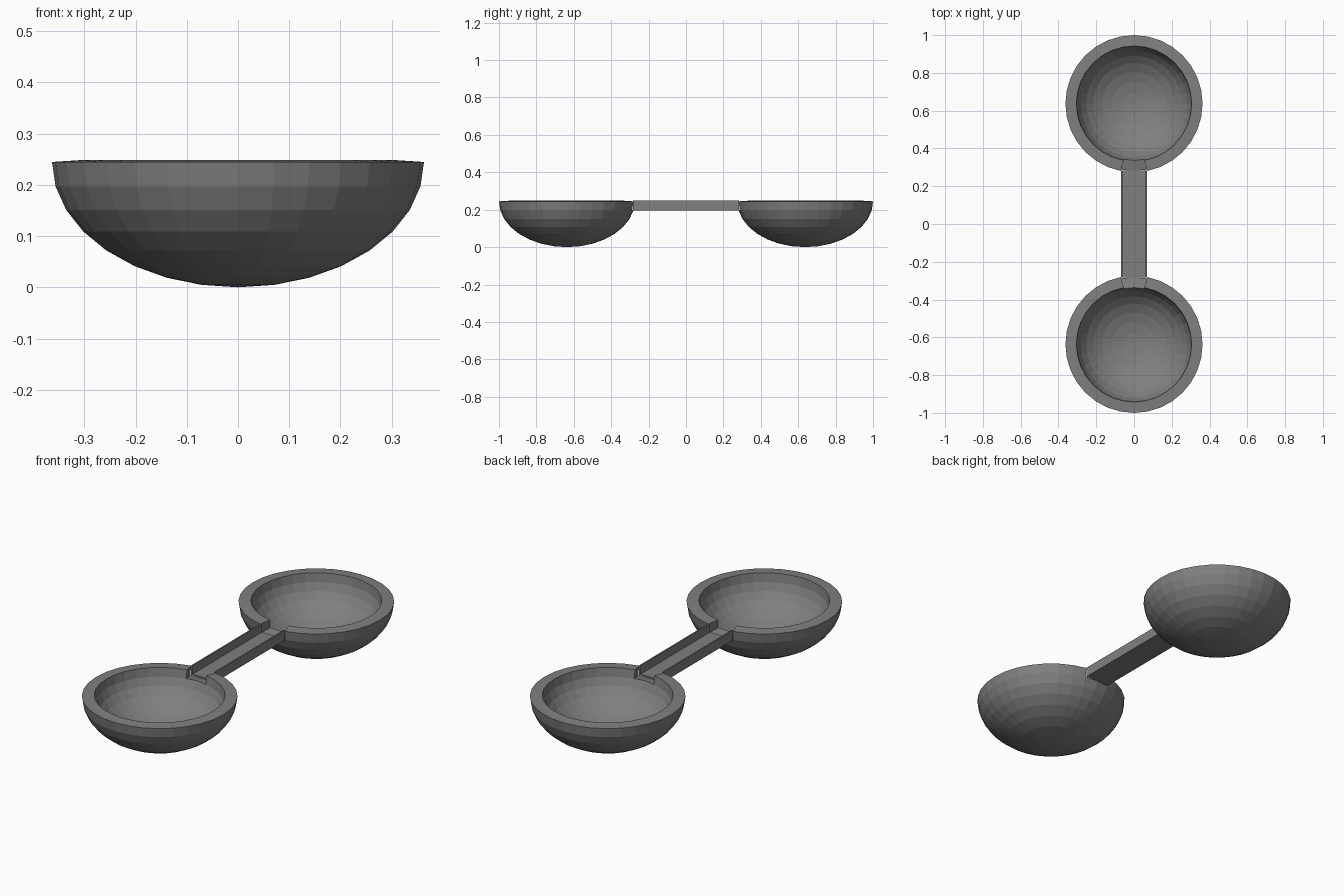
import bpy, bmesh, math

if "Cube" in bpy.data.objects:
    bpy.data.objects.remove(bpy.data.objects["Cube"])

R, H, THICK = 0.363, 0.2445, 0.058   # bowl radius, depth, wall thickness
CY = 0.637                           # bowl centre distance from the middle

grey = bpy.data.materials.new("warm grey")
grey.diffuse_color = (0.22, 0.21, 0.21, 1)
grey.use_nodes = True
grey.node_tree.nodes["Principled BSDF"].inputs["Base Color"].default_value = grey.diffuse_color


def add_object(name, bm):
    mesh = bpy.data.meshes.new(name)
    bm.to_mesh(mesh)
    bm.free()
    mesh.materials.append(grey)
    obj = bpy.data.objects.new(name, mesh)
    bpy.context.collection.objects.link(obj)
    return obj


# Bowl: lower half of a sphere, notched at the rim where the handle enters
def bowl(name, y, turn):
    bm = bmesh.new()
    bmesh.ops.create_uvsphere(bm, u_segments=32, v_segments=16, radius=R)
    bmesh.ops.delete(bm, geom=[v for v in bm.verts if v.co.z > 0.001], context='VERTS')
    notch = []
    for f in bm.faces:
        c = f.calc_center_median()
        if c.z > -0.06 and c.y < 0 and abs(c.x) < 0.06:
            notch.append(f)
    bmesh.ops.delete(bm, geom=notch, context='FACES')
    obj = add_object(name, bm)
    obj.location = (0, y, H)
    obj.rotation_euler.z = turn
    obj.scale.z = H / R
    mod = obj.modifiers.new("wall", 'SOLIDIFY')
    mod.thickness = THICK
    mod.offset = -1


bowl("back_bowl", CY, 0)
bowl("front_bowl", -CY, math.pi)

# Handle: open U-shaped channel running between the two notches
W, T, Z0, Z1, L = 0.068, 0.007, 0.197, 0.248, 0.284
section = [(-W, Z1), (-W, Z0), (W, Z0), (W, Z1),
           (W - T, Z1), (W - T, Z0 + T), (T - W, Z0 + T), (T - W, Z1)]
bm = bmesh.new()
face = bm.faces.new([bm.verts.new((x, -L, z)) for x, z in section])
ext = bmesh.ops.extrude_face_region(bm, geom=[face], use_keep_orig=True)
for v in ext["geom"]:
    if isinstance(v, bmesh.types.BMVert):
        v.co.y = L
bmesh.ops.recalc_face_normals(bm, faces=bm.faces)
add_object("channel_handle", bm)
